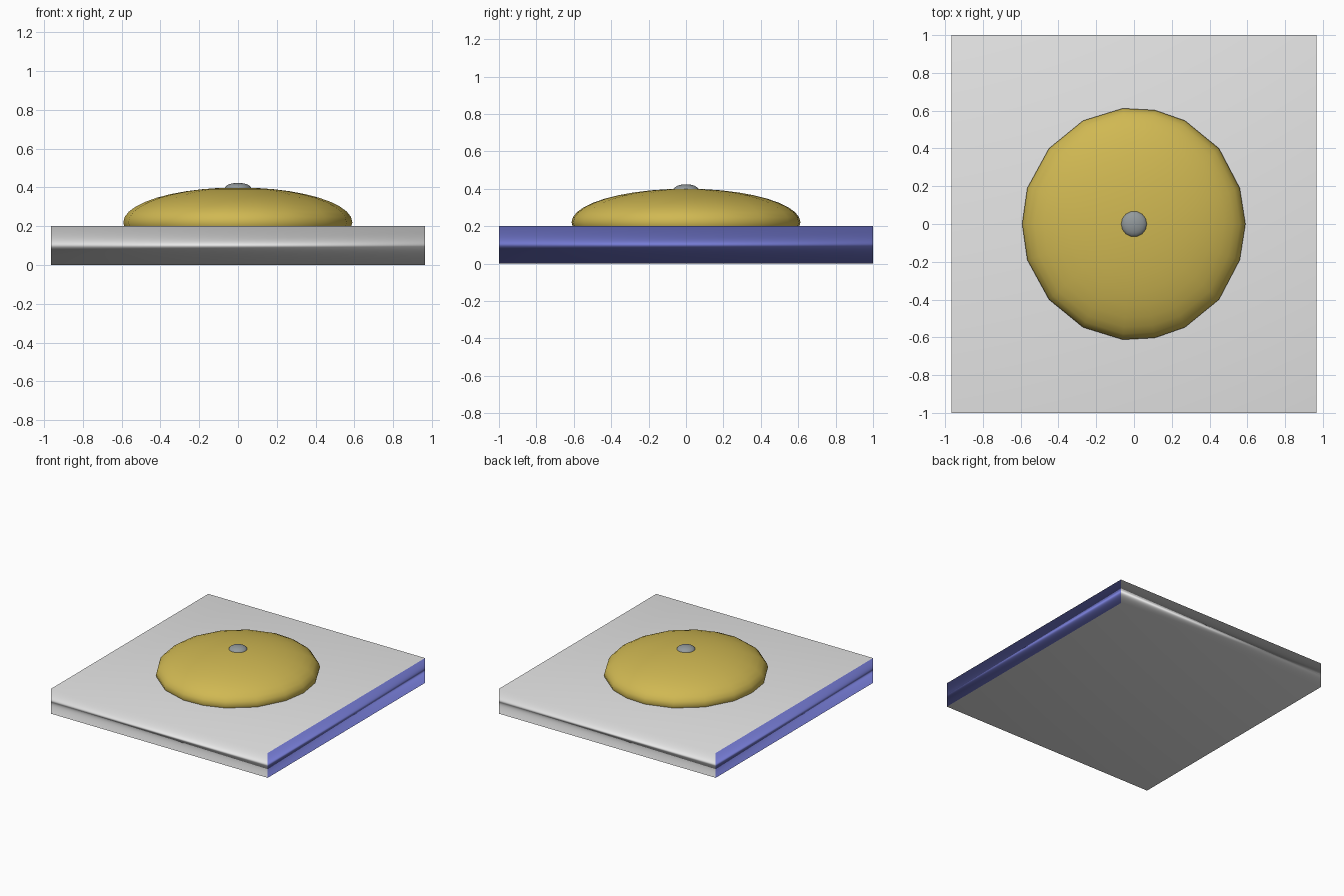
import bpy, bmesh, math

if "Cube" in bpy.data.objects:
    bpy.data.objects.remove(bpy.data.objects["Cube"])


def material(name, rgb):
    m = bpy.data.materials.new(name)
    m.diffuse_color = (*rgb, 1.0)
    m.use_nodes = True
    m.node_tree.nodes["Principled BSDF"].inputs["Base Color"].default_value = m.diffuse_color
    return m


def add_object(name, bm, mats):
    bmesh.ops.recalc_face_normals(bm, faces=bm.faces)
    for f in bm.faces:
        f.smooth = True
    me = bpy.data.meshes.new(name)
    bm.to_mesh(me)
    bm.free()
    for m in mats:
        me.materials.append(m)
    ob = bpy.data.objects.new(name, me)
    bpy.context.collection.objects.link(ob)
    return ob


def ellipsoid(name, outline, centre_z, half_height, rings, mat):
    """Squashed ball: the plan outline scaled along a half-circle profile."""
    bm = bmesh.new()
    loops = []
    for i in range(1, rings):
        a = math.pi * i / rings
        loops.append([bm.verts.new((x * math.sin(a), y * math.sin(a),
                                    centre_z + half_height * math.cos(a)))
                      for x, y in outline])
    top = bm.verts.new((0, 0, centre_z + half_height))
    bottom = bm.verts.new((0, 0, centre_z - half_height))
    n = len(outline)
    for k in range(n):
        j = (k + 1) % n
        bm.faces.new((top, loops[0][k], loops[0][j]))
        bm.faces.new((bottom, loops[-1][j], loops[-1][k]))
        for a, b in zip(loops, loops[1:]):
            bm.faces.new((a[k], b[k], b[j], a[j]))
    return add_object(name, bm, [mat])


light_grey = material("light grey", (0.8, 0.8, 0.8))
blue = material("blue", (0.18, 0.20, 0.66))
yellow = material("mustard yellow", (0.63, 0.48, 0.085))
mid_grey = material("mid grey", (0.29, 0.32, 0.33))

# Base slab: grey with blue left and right ends
bm = bmesh.new()
bmesh.ops.create_cube(bm, size=1)
for v in bm.verts:
    v.co = (v.co.x * 1.93, v.co.y * 2.0, (v.co.z + 0.5) * 0.2)
bm.normal_update()
for f in bm.faces:
    f.material_index = 1 if abs(f.normal.x) > 0.9 else 0
slab = add_object("base_slab", bm, [light_grey, blue])
# Area-weighted smooth shading rolls over the thin edges
mod = slab.modifiers.new("soft edges", 'WEIGHTED_NORMAL')
mod.mode = 'FACE_AREA'
mod.weight = 50

# Dome: faceted oval outline, mirrored front to back
half = [(0.56, 0.19), (0.45, 0.40), (0.27, 0.547), (0.11, 0.603),
        (-0.06, 0.612), (-0.27, 0.547), (-0.45, 0.40), (-0.565, 0.19)]
outline = [(0.59, 0)] + half + [(-0.592, 0)] + [(x, -y) for x, y in reversed(half)]
ellipsoid("dome", outline, 0.22, 0.18, 20, yellow)

# Small button on top of the dome
button = [(0.07 * math.cos(math.tau * i / 14), 0.07 * math.sin(math.tau * i / 14))
          for i in range(14)]
ellipsoid("top_button", button, 0.392, 0.032, 12, mid_grey)
